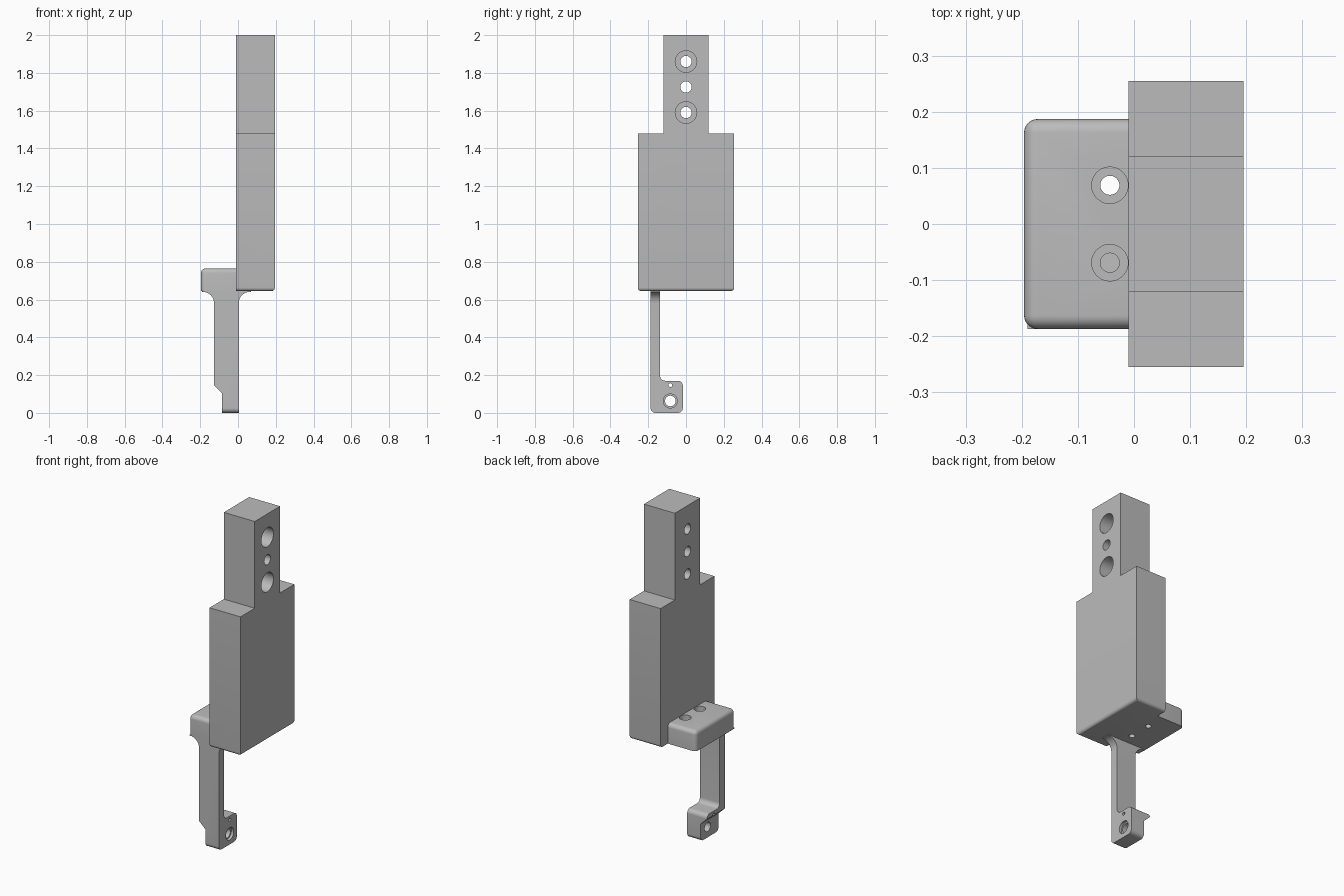
import bpy, bmesh, math
from mathutils import Vector

if "Cube" in bpy.data.objects:
    bpy.data.objects.remove(bpy.data.objects["Cube"])

grey = bpy.data.materials.new("plain grey")
grey.diffuse_color = (0.5, 0.5, 0.5, 1)
grey.use_nodes = True
grey.node_tree.nodes["Principled BSDF"].inputs["Base Color"].default_value = grey.diffuse_color


def fillet(points, steps=8):
    """Points are (u, v, radius); returns the outline with rounded corners."""
    out = []
    n = len(points)
    for i, (u, v, r) in enumerate(points):
        p = Vector((u, v))
        if r == 0:
            out.append(p)
            continue
        a = (Vector(points[i - 1][:2]) - p).normalized()
        b = (Vector(points[(i + 1) % n][:2]) - p).normalized()
        half = a.angle(b) / 2
        centre = p + (a + b).normalized() * (r / math.sin(half))
        start = p + a * (r / math.tan(half)) - centre
        end = p + b * (r / math.tan(half)) - centre
        sweep = start.angle_signed(end)
        for k in range(steps + 1):
            t = -sweep * k / steps
            c, s = math.cos(t), math.sin(t)
            out.append(centre + Vector((start.x * c - start.y * s, start.x * s + start.y * c)))
    return out


def prism(name, points, axis, lo, hi):
    """Extrudes an outline along x (outline in y, z) or y (outline in x, z)."""
    bm = bmesh.new()
    place = (lambda p, d: (d, p.x, p.y)) if axis == 'x' else (lambda p, d: (p.x, d, p.y))
    face = bm.faces.new([bm.verts.new(place(p, lo)) for p in fillet(points)])
    ext = bmesh.ops.extrude_face_region(bm, geom=[face])
    shift = Vector((hi - lo, 0, 0)) if axis == 'x' else Vector((0, hi - lo, 0))
    bmesh.ops.translate(bm, vec=shift, verts=[e for e in ext['geom'] if isinstance(e, bmesh.types.BMVert)])
    bmesh.ops.recalc_face_normals(bm, faces=bm.faces)
    return finish(name, bm)


def finish(name, bm):
    mesh = bpy.data.meshes.new(name)
    bm.to_mesh(mesh)
    bm.free()
    mesh.materials.append(grey)
    obj = bpy.data.objects.new(name, mesh)
    bpy.context.collection.objects.link(obj)
    return obj


def bevel_edges(obj, test, radius):
    bm = bmesh.new()
    bm.from_mesh(obj.data)
    edges = [e for e in bm.edges if test(*(e.verts[0].co + e.verts[1].co) / 2)]
    bmesh.ops.bevel(bm, geom=edges, offset=radius, segments=6, profile=0.5, affect='EDGES')
    bm.to_mesh(obj.data)
    bm.free()


def boolean(obj, other, operation):
    mod = obj.modifiers.new("cut", 'BOOLEAN')
    mod.object, mod.operation, mod.solver = other, operation, 'EXACT'
    bpy.context.view_layer.objects.active = obj
    bpy.ops.object.modifier_apply(modifier=mod.name)
    bpy.data.objects.remove(other)


def drill(obj, axis, centre, radius, lo, hi):
    rot = (0, math.pi / 2, 0) if axis == 'x' else (0, 0, 0)
    mid = (lo + hi) / 2
    loc = (mid, *centre) if axis == 'x' else (*centre, mid)
    bpy.ops.mesh.primitive_cylinder_add(vertices=40, radius=radius, depth=hi - lo, location=loc, rotation=rot)
    cutter = bpy.context.object
    cutter.hide_render = True
    cutter.data.materials.append(grey)
    boolean(obj, cutter, 'DIFFERENCE')


# Main body: wide block with a narrow neck, lower edges rounded
X0, X1, BASE = -0.01, 0.195, 0.645
body = prism("body", [(-0.255, BASE, 0), (0.255, BASE, 0), (0.255, 1.48, 0), (0.12, 1.48, 0),
                      (0.12, 2, 0), (-0.12, 2, 0), (-0.12, 1.48, 0), (-0.255, 1.48, 0)], 'x', X0, X1)
bevel_edges(body, lambda x, y, z: z < BASE + 0.001 and (x > X1 - 0.001 or abs(y) > 0.25), 0.018)

# Neck holes: counterbored outer pair and a plain middle hole
for z in (1.59, 1.725, 1.86):
    drill(body, 'x', (0, z), 0.03, -0.1, 0.3)
    if z != 1.725:
        drill(body, 'x', (0, z), 0.057, 0.075, 0.3)

# Side bracket with rounded outer corners and two counterbored holes
bracket = prism("bracket", [(-0.187, BASE, 0), (0.187, BASE, 0), (0.187, 0.765, 0), (-0.187, 0.765, 0)],
                'x', -0.196, X0)
bevel_edges(bracket, lambda x, y, z: x < X0 - 0.001 and
            (z > 0.764 or (x < -0.195 and abs(y) > 0.18)), 0.024)
for y in (-0.069, 0.069):
    drill(bracket, 'z', (-0.043, y), 0.017, 0.6, 0.8)
    drill(bracket, 'z', (-0.043, y), 0.0325, 0.69, 0.8)

# Arm with flared root, and a foot that turns inwards
arm = prism("arm_and_foot", [(-0.085, 0, 0), (0.004, 0, 0), (0.004, BASE - 0.004, 0.06),
                             (0.07, BASE - 0.004, 0), (0.07, BASE, 0), (-0.19, BASE, 0),
                             (-0.19, BASE - 0.004, 0), (-0.127, BASE - 0.004, 0.06),
                             (-0.127, 0.145, 0), (-0.085, 0.105, 0)], 'y', -0.3, 0.1)
side = prism("side_outline", [(-0.187, 0, 0.025), (-0.017, 0, 0.025), (-0.017, 0.17, 0.025),
                              (-0.138, 0.17, 0.028), (-0.138, 0.8, 0), (-0.187, 0.8, 0)], 'x', -0.4, 0.3)
boolean(arm, side, 'INTERSECT')

# Foot holes
drill(arm, 'x', (-0.083, 0.063), 0.028, -0.3, 0.2)
drill(arm, 'x', (-0.083, 0.063), 0.037, -0.012, 0.2)
drill(arm, 'x', (-0.083, 0.147), 0.01, -0.3, 0.2)

# Smooth rounded surfaces, sharp edges kept
for obj in (body, bracket, arm):
    bpy.ops.object.select_all(action='DESELECT')
    obj.select_set(True)
    bpy.context.view_layer.objects.active = obj
    bpy.ops.object.shade_smooth_by_angle(angle=math.radians(30))
